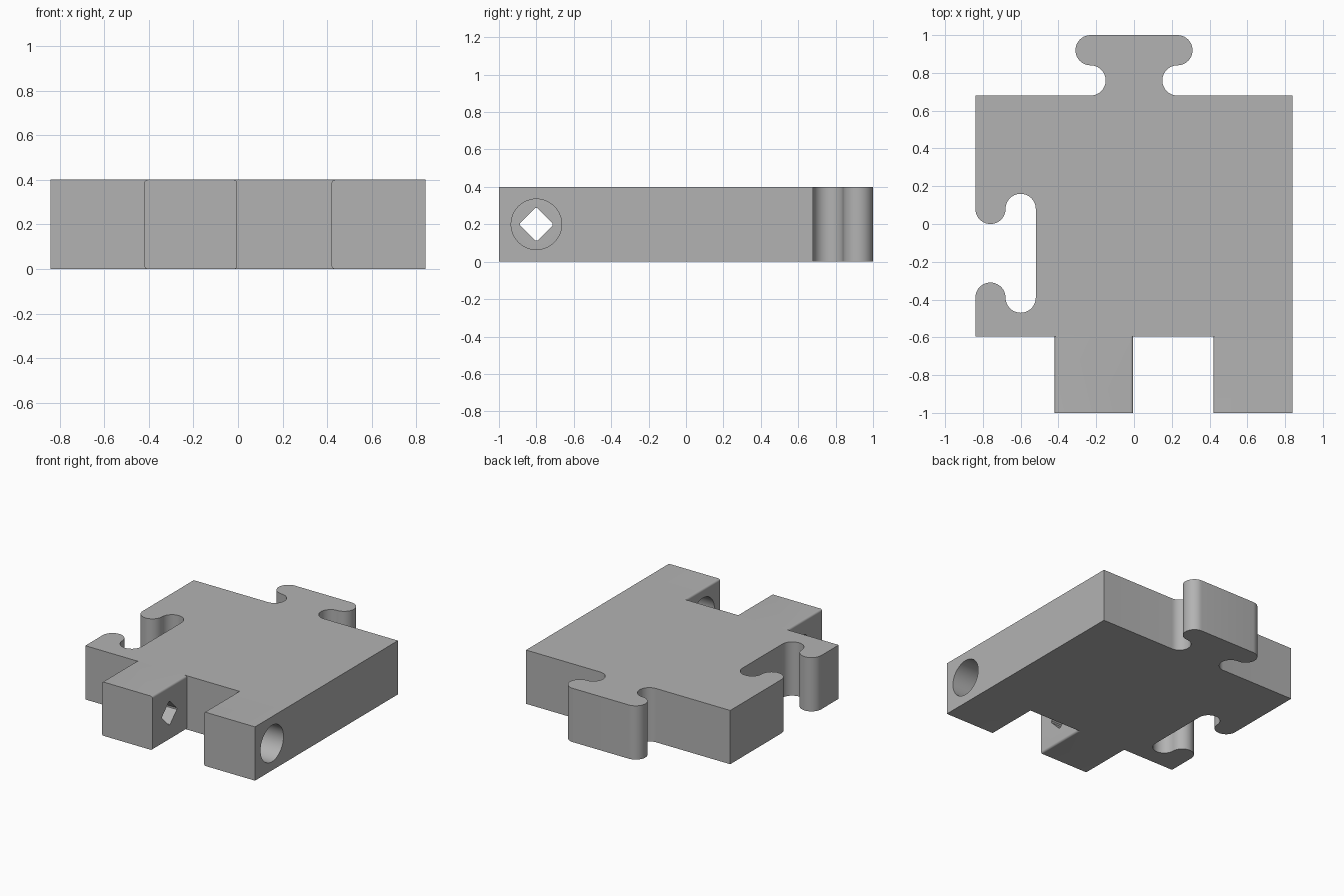
import bpy, bmesh, math
from mathutils import Matrix, Vector

cube = bpy.data.objects.get("Cube")
if cube:
    bpy.data.objects.remove(cube, do_unlink=True)

THICK = 0.4
R = 0.08            # radius of the interlocking curves
HINGE_Y = -0.595    # where the hinge knuckles leave the body

grey = bpy.data.materials.new("grey plastic")
grey.use_nodes = True
GREY = (0.45, 0.45, 0.45, 1)
grey.diffuse_color = GREY
grey.node_tree.nodes["Principled BSDF"].inputs["Base Color"].default_value = GREY


def arc(cx, cy, start, end, r=R, steps=20):
    angles = [math.radians(start + (end - start) * i / steps) for i in range(steps + 1)]
    return [(cx + r * math.cos(a), cy + r * math.sin(a)) for a in angles]


def prism(name, outline, place, depth):
    """Extrude a 2D outline; place maps (u, v) to a 3D point, depth is a vector."""
    bm = bmesh.new()
    face = bm.faces.new([bm.verts.new(place(u, v)) for u, v in outline])
    ext = bmesh.ops.extrude_face_region(bm, geom=[face])
    verts = [g for g in ext["geom"] if isinstance(g, bmesh.types.BMVert)]
    bmesh.ops.translate(bm, verts=verts, vec=Vector(depth))
    bmesh.ops.remove_doubles(bm, verts=bm.verts, dist=0.0001)
    bmesh.ops.recalc_face_normals(bm, faces=bm.faces)
    mesh = bpy.data.meshes.new(name)
    bm.to_mesh(mesh)
    bm.free()
    mesh.materials.append(grey)
    obj = bpy.data.objects.new(name, mesh)
    bpy.context.collection.objects.link(obj)
    return obj


def combine(target, other, operation):
    mod = target.modifiers.new(operation.title(), 'BOOLEAN')
    mod.operation = operation
    mod.solver = 'EXACT'
    mod.object = other
    bpy.context.view_layer.objects.active = target
    bpy.ops.object.modifier_apply(modifier=mod.name)
    bpy.data.objects.remove(other, do_unlink=True)


# Body outline: tab at the back, matching socket on the -x side
half_tab = arc(0.23, 0.76, -90, -270) + arc(0.23, 0.92, -90, 90)
other_half = [(-x, y) for x, y in reversed(half_tab)]
socket = (arc(-0.76, 0.08, 180, 360) + arc(-0.6, 0.08, 180, 0)[1:]
          + arc(-0.6, -0.39, 0, -180) + arc(-0.76, -0.39, 0, 180)[1:])
outline = ([(-0.84, HINGE_Y), (0.84, HINGE_Y), (0.84, 0.68)]
           + half_tab + other_half + [(-0.84, 0.68)] + socket)
body = prism("puzzle_body", outline, lambda x, y: (x, y, 0), (0, 0, THICK))


# Hinge knuckles, with softened edges where they face a gap
def knuckle(name, x0, x1, soft_right, r=0.015):
    top = THICK - r
    left = arc(x0 + r, top, 90, 180, r, 5) + arc(x0 + r, r, 180, 270, r, 5)
    right = [(x1, 0), (x1, THICK)]
    if soft_right:
        right = arc(x1 - r, r, -90, 0, r, 5) + arc(x1 - r, top, 0, 90, r, 5)
    return prism(name, left + right, lambda x, z: (x, -1, z), (0, 1 + HINGE_Y + 0.01, 0))


# Holes along the hinge axis
def hole(name, section, x0, x1):
    return prism(name, section, lambda y, z: (x0, y - 0.8, z + 0.2), (x1 - x0, 0, 0))


pin_knuckle = knuckle("pin_knuckle", -0.42, -0.004, True)
diamond = []
for k in range(4):
    turn = Matrix.Rotation(k * math.pi / 2, 2)
    diamond += [tuple(turn @ Vector((0.087, s))) for s in (-0.006, 0.006)]
combine(pin_knuckle, hole("diamond_cutter", diamond, -0.5, 0.1), 'DIFFERENCE')

socket_knuckle = knuckle("socket_knuckle", 0.42, 0.84, False)
ring = arc(0, 0, 0, 360, 0.135, 48)[:-1]
combine(socket_knuckle, hole("round_cutter", ring, 0.3, 0.95), 'DIFFERENCE')

for part in (pin_knuckle, socket_knuckle):
    combine(body, part, 'UNION')

bpy.ops.object.select_all(action='DESELECT')
body.select_set(True)
bpy.context.view_layer.objects.active = body
bpy.ops.object.shade_smooth_by_angle(angle=math.radians(30))
